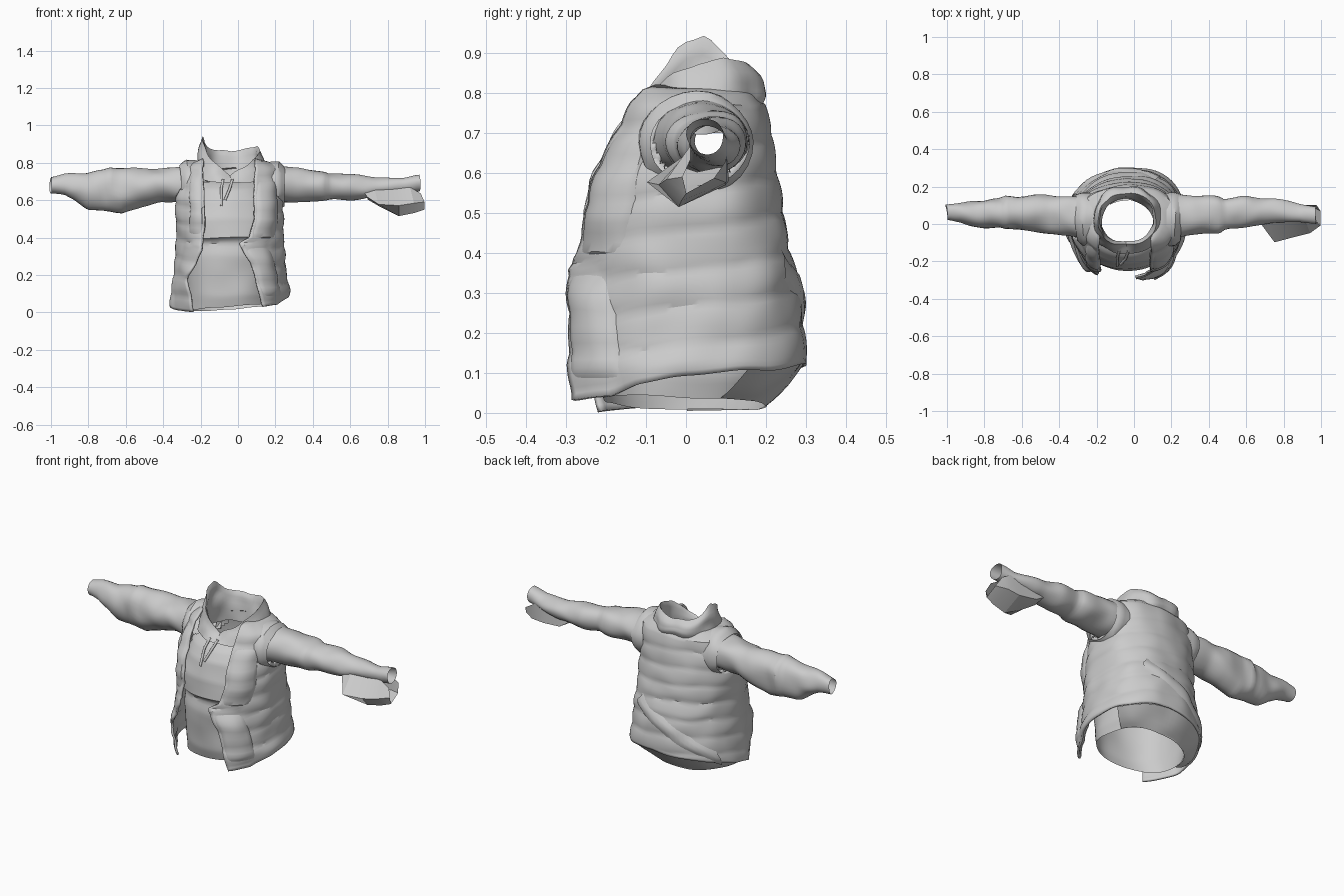
import bpy, bmesh
from math import sin, cos, pi, acos, radians
from mathutils import Vector, noise

if "Cube" in bpy.data.objects:
    bpy.data.objects.remove(bpy.data.objects["Cube"])

N = 2.25  # squareness of body cross-sections


def lerp_table(table, k):
    """Interpolate rows (key, a, b, ...) at key k."""
    if k <= table[0][0]:
        return table[0][1:]
    for p, q in zip(table, table[1:]):
        if k <= q[0]:
            f = (k - p[0]) / (q[0] - p[0])
            return [a + (b - a) * f for a, b in zip(p[1:], q[1:])]
    return table[-1][1:]


def spow(v, e):
    return (1 if v >= 0 else -1) * abs(v) ** e


def oval(x0, x1, y0, y1, th, off=0.0, n=N):
    """Point on an oval filling the box x0..x1, y0..y1, grown by off."""
    x = (x0 + x1) / 2 + ((x1 - x0) / 2 + off) * spow(cos(th), 2 / n)
    y = (y0 + y1) / 2 + ((y1 - y0) / 2 + off) * spow(sin(th), 2 / n)
    return x, y


def in_armhole(c):
    return abs(c.x + .04) > .1 and ((c.y - .035) / .115) ** 2 + ((c.z - .685) / .098) ** 2 < 1


def sheet(name, rows, closed=False, wrinkle=0.006, freq=7, thick=0.0, angle=35, armholes=False):
    """Skin a grid of points as cloth with a little wrinkling."""
    bm = bmesh.new()
    grid = []
    for row in rows:
        line = []
        for p in row:
            p = Vector(p)
            line.append(bm.verts.new(p + noise.noise_vector(p * freq) * wrinkle))
        grid.append(line)
    m = len(grid[0])
    for a, b in zip(grid, grid[1:]):
        for i in range(m if closed else m - 1):
            j = (i + 1) % m
            bm.faces.new((a[i], a[j], b[j], b[i]))
    bmesh.ops.recalc_face_normals(bm, faces=bm.faces)
    if armholes:
        cut = [f for f in bm.faces if in_armhole(f.calc_center_median())]
        bmesh.ops.delete(bm, geom=cut, context='FACES')
    me = bpy.data.meshes.new(name)
    bm.to_mesh(me)
    bm.free()
    ob = bpy.data.objects.new(name, me)
    bpy.context.collection.objects.link(ob)
    if thick:
        mod = ob.modifiers.new("thickness", 'SOLIDIFY')
        mod.thickness = thick
        mod.offset = -1
    bpy.ops.object.select_all(action='DESELECT')
    bpy.context.view_layer.objects.active = ob
    ob.select_set(True)
    bpy.ops.object.shade_smooth_by_angle(angle=radians(angle))
    return ob


def turn(k):
    return [2 * pi * i / k for i in range(k)]


# Hooded sweater body: tube with a fold across the belly and a scooped neck
BODY = [(.025, -.275, .18, -.205, .2), (.09, -.28, .19, -.22, .225), (.3, -.28, .19, -.235, .22),
        (.36, -.28, .2, -.222, .22), (.375, -.29, .2, -.25, .22), (.5, -.29, .2, -.24, .2),
        (.6, -.27, .19, -.212, .19), (.68, -.25, .17, -.17, .18), (.72, -.2, .13, -.13, .16),
        (.735, -.17, .1, -.1, .13)]


def sweater_point(th, z):
    x, y = oval(*lerp_table(BODY, z), th)
    arch = .025 * max(0, -sin(th)) * max(0, 1 - abs(z - .37) / .1)
    tilt = max(0, 1 - z / .1) * (.022 * cos(th) - .012 * sin(th))
    return x, y, z + .035 * sin(th) * max(0, (z - .6) / .13) + arch + tilt


sheet("sweater_body", [[sweater_point(th, .025 + .71 * i / 48) for th in turn(64)] for i in range(49)],
      closed=True, wrinkle=.009, armholes=True)

# Hood collar: outer wall up to an uneven rim, then down the inside
RIM = [(-90, .73), (-45, .82), (0, .875), (30, .885), (90, .86), (140, .88),
       (170, .95), (190, .925), (225, .84), (270, .73)]
WALL = [(0, -.235, .165, -.16, .185), (.35, -.22, .15, -.145, .205), (.75, -.21, .135, -.125, .195),
        (1, -.195, .12, -.115, .165), (1.08, -.185, .11, -.11, .155), (1.5, -.175, .1, -.1, .135),
        (2, -.175, .1, -.1, .13)]
rows = []
for i in range(21):
    v = i / 10
    row = []
    for th in turn(48):
        deg = th * 180 / pi
        rim = lerp_table(RIM, deg - 360 if deg > 270 else deg)[0]
        x, y = oval(*lerp_table(WALL, v), th, n=2.1)
        low = .73 + .035 * sin(th) if v <= 1 else .70
        row.append((x, y, low + (rim - low) * (v if v <= 1 else 2 - v)))
    rows.append(row)
sheet("hood_collar", rows, closed=True, wrinkle=.014, freq=11)

# Puffer vest: open-fronted wrap with quilted rows
VEST = [(0, -.36, .265, -.285, .285), (.12, -.355, .27, -.29, .303), (.2, -.34, .255, -.278, .293),
        (.35, -.325, .245, -.27, .275), (.42, -.32, .24, -.26, .255), (.5, -.33, .24, -.255, .243),
        (.6, -.33, .235, -.23, .225), (.7, -.315, .23, -.18, .21), (.77, -.295, .23, -.135, .195),
        (.80, -.25, .19, -.115, .18), (.82, -.19, .11, -.11, .165)]
EDGE_R = [(0, .13), (.1, .1), (.26, .06), (.37, .0), (.4, .05), (.5, .08), (.72, .08), (.82, .08)]
EDGE_L = [(0, -.21), (.18, -.255), (.34, -.18), (.5, -.17), (.75, -.18), (.82, -.17)]
HEM = [(0, .035), (.08, .045), (.14, .075), (.25, .1), (.5, .13), (.7, .085), (.85, .03), (1, .0)]


def edge_angle(z, table):
    x0, x1, _, _ = lerp_table(VEST, z)
    d = (lerp_table(table, z)[0] - (x0 + x1) / 2) / ((x1 - x0) / 2)
    return acos(max(-1, min(1, spow(d, N / 2))))


def wrap_angle(t, z):
    a, b = -edge_angle(z, EDGE_R), 2 * pi - edge_angle(z, EDGE_L)
    return a + (b - a) * t


def vest_point(t, z, off=0.0):
    """t runs from the right front edge round the back to the left front edge."""
    th = wrap_angle(t, z)
    slant = z + .02 * cos(th) - .035 * sin(th)
    quilt = .007 * abs(sin(pi * slant / .095)) ** .7 if z < .78 else 0
    flare = max(0, 1 - min(t, 1 - t) / .1) * .028 * (1 if z < .37 else .6)
    x, y = oval(*lerp_table(VEST, z), th, off + quilt + flare)
    y += .09 * x * (1 - z) * min(1, max(0, y / .2))  # back billows to one side
    swing = max(0, 1 - z / .22) * min(1, max(0, (t - .8) / .1))  # left corner swings open
    return x - .012 * swing, y + .065 * swing, z


rows = []
for i in range(57):
    v = i / 56
    row = []
    for j in range(89):
        t = j / 88
        hem = lerp_table(HEM, t)[0]
        row.append(vest_point(t, hem + (.82 - hem) * v))
    rows.append(row)
sheet("puffer_vest", rows, wrinkle=.009, freq=8, thick=.012, angle=30, armholes=True)

# Vest lining tucked under from the back hem to the sweater hem
rows = []
for k in range(6):
    row = []
    for j in range(41):
        t = .3 + .5 * j / 40
        hem = lerp_table(HEM, t)[0]
        p = Vector(vest_point(t, hem, -.008))
        q = Vector(sweater_point(wrap_angle(t, hem), .025))
        row.append(p.lerp(q, k / 5) - Vector((0, 0, .008 * sin(pi * k / 5))))
    rows.append(row)
sheet("vest_lining", rows, wrinkle=.008, freq=9)

# Diagonal fold across the back of the vest
rows = []
for i in range(21):
    v = i / 20
    rows.append([vest_point(.42 + .3 * v, .42 - .26 * v - .1 * k / 4, (-.004, .009, .012, .006, -.008)[k])
                 for k in range(5)])
sheet("back_fold", rows, wrinkle=.009, freq=8)

# Vest front folds and lower panel lip, laid on the vest surface
for name, t0, t1, z0, z1 in (("right_lapel", .0, .13, .38, .72), ("left_lapel", .93, 1.0, .4, .76),
                             ("right_lower_front", .0, .12, .07, .36)):
    rows = []
    for i in range(15):
        v = i / 14
        rows.append([vest_point(t0 + (t1 - t0) * j / 10, z0 + (z1 - z0) * v,
                                -.012 + .03 * (sin(pi * v) * abs(sin(pi * j / 10))) ** .4)
                     for j in range(11)])
    sheet(name, rows, wrinkle=.009, freq=8)

# Sleeves: (x, y min, y max, z min, z max) stations
LEFT = [(-1, .02, .105, .64, .725), (-.93, .01, .115, .63, .738), (-.87, -.01, .125, .6, .745),
        (-.8, -.02, .13, .545, .752), (-.72, -.02, .14, .55, .765), (-.69, -.03, .155, .545, .78),
        (-.62, -.03, .15, .525, .775), (-.52, -.04, .155, .565, .768), (-.42, -.05, .15, .595, .775),
        (-.3, -.08, .15, .59, .785), (-.24, -.08, .15, .585, .785)]
RIGHT = [(.18, -.08, .16, .59, .79), (.3, -.06, .155, .595, .775), (.46, -.05, .155, .6, .755),
         (.49, -.03, .14, .605, .745), (.6, -.02, .15, .605, .742), (.75, 0, .135, .615, .722),
         (.88, .01, .11, .64, .718), (.97, .0, .1, .645, .735)]


def tube_x(name, table, steps, wrinkle):
    rows = []
    for i in range(steps + 1):
        x = table[0][0] + (table[-1][0] - table[0][0]) * i / steps
        rows.append([(x, *oval(*lerp_table(table, x), th, n=2)) for th in turn(28)])
    return sheet(name, rows, closed=True, wrinkle=wrinkle, freq=9)


tube_x("left_sleeve", LEFT, 44, .013)
tube_x("right_sleeve", RIGHT, 44, .012)

# Armhole rims of the vest
tube_x("left_armhole", [(-.31, -.09, .16, .57, .79), (-.28, -.115, .17, .545, .82),
                        (-.22, -.115, .165, .55, .81)], 5, .01)
tube_x("right_armhole", [(.17, -.115, .165, .55, .805), (.22, -.115, .17, .545, .805),
                         (.25, -.09, .16, .57, .775)], 5, .01)

# Loose cuff hanging open under the right sleeve end
flap = []
for x, ya, yb, zt, zm, zb, yl in ((.69, -.01, .1, .64, .615, .6, .03), (.75, -.10, .11, .65, .58, .57, .0),
                                  (.86, -.07, .1, .66, .57, .515, -.02), (.94, -.05, .1, .67, .58, .53, -.01),
                                  (.998, -.01, .07, .635, .59, .55, .0)):
    flap.append([(x - .02, .01, zt), (x, ya, zm), (x, yl, zb), (x, yb, zm), (x - .02, .1, zt)])
sheet("right_cuff_flap", flap, wrinkle=.006, angle=20)

# Drawstrings
for name, pts in (("drawstring_left", [(-.08, -.145, .71), (-.09, -.185, .66), (-.09, -.225, .57)]),
                  ("drawstring_right", [(-.03, -.145, .71), (-.045, -.185, .66), (-.07, -.215, .6)])):
    cu = bpy.data.curves.new(name, 'CURVE')
    cu.dimensions = '3D'
    cu.bevel_depth = .007
    sp = cu.splines.new('POLY')
    sp.points.add(len(pts) - 1)
    for q, p in zip(sp.points, pts):
        q.co = (*p, 1)
    bpy.context.collection.objects.link(bpy.data.objects.new(name, cu))
